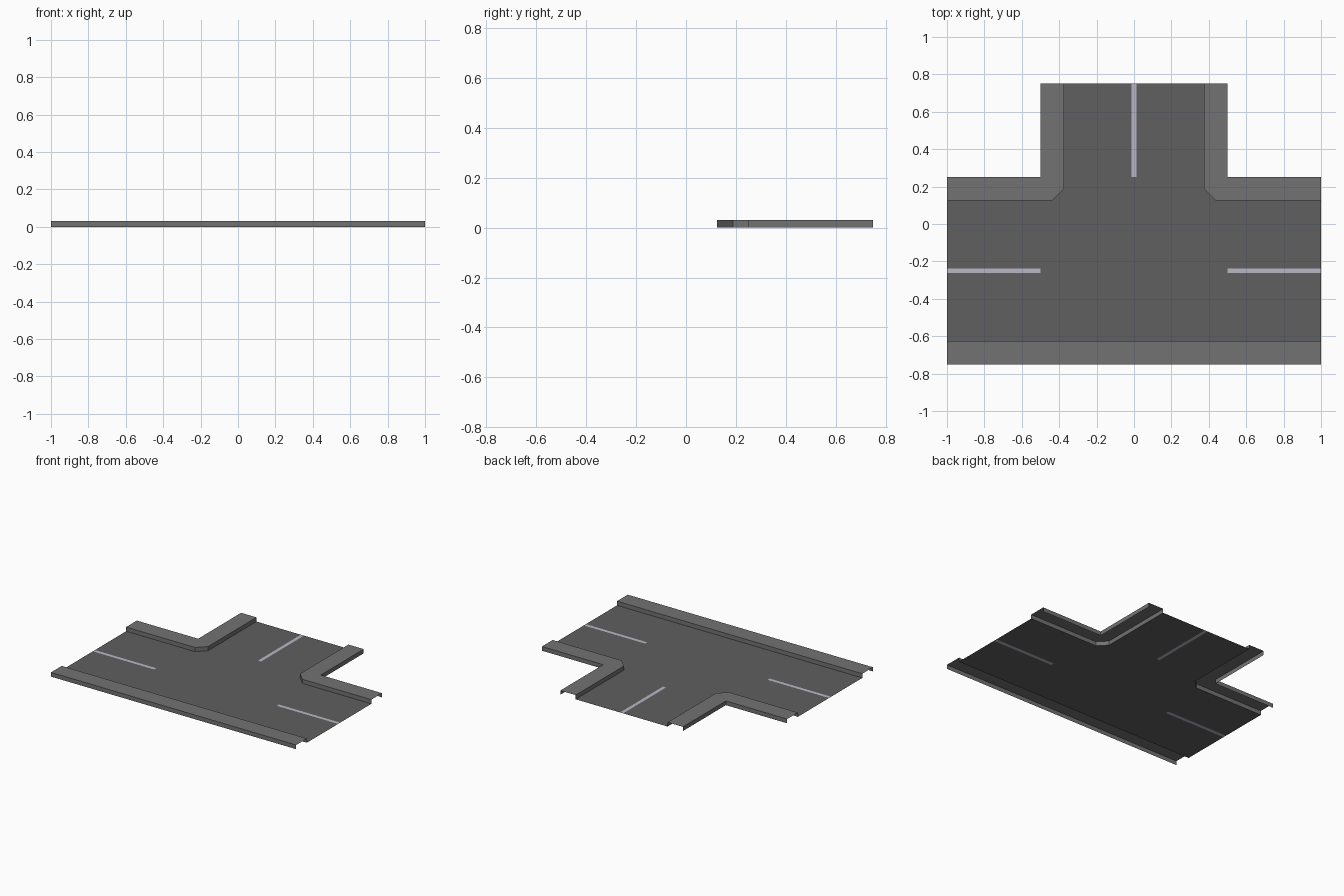
import bpy, bmesh

if "Cube" in bpy.data.objects:
    bpy.data.objects.remove(bpy.data.objects["Cube"])

H = 0.031          # kerb height
K = 0.125          # kerb width
S = 0.0125         # half width of a painted line


def material(name, rgb):
    m = bpy.data.materials.new(name)
    m.diffuse_color = (*rgb, 1)
    m.use_nodes = True
    m.node_tree.nodes["Principled BSDF"].inputs["Base Color"].default_value = m.diffuse_color
    return m


asphalt = material("asphalt", (0.115, 0.115, 0.115))
concrete = material("concrete", (0.17, 0.17, 0.17))
paint = material("line_paint", (0.50, 0.47, 0.56))


def make(name, faces, mat, mirror=False):
    bm = bmesh.new()
    for pts in faces:
        bm.faces.new([bm.verts.new(p) for p in pts])
    bmesh.ops.remove_doubles(bm, verts=bm.verts, dist=1e-5)
    me = bpy.data.meshes.new(name)
    bm.to_mesh(me)
    bm.free()
    me.materials.append(mat)
    ob = bpy.data.objects.new(name, me)
    bpy.context.collection.objects.link(ob)
    if mirror:
        ob.modifiers.new("mirror", 'MIRROR').use_mirror_merge = False
    return ob


def flat(outline, z=0.0):
    return [(x, y, z) for x, y in outline]


def walls(path):
    # upright faces along an open path, facing to its right-hand side
    return [[(*a, 0), (*b, 0), (*b, H), (*a, H)] for a, b in zip(path, path[1:])]


def kerb(name, path_a, path_b, mirror=False):
    # open-ended hollow kerb: a top and two side walls, counter-clockwise
    make(name, [flat(path_a + path_b, H)] + walls(path_a) + walls(path_b),
         concrete, mirror)


# road surface, notched around the painted lines
left = [(-S, 0.75), (-0.375, 0.75), (-0.375, 0.1875), (-0.4375, 0.125), (-1, 0.125),
        (-1, -0.25 + S), (-0.5, -0.25 + S), (-0.5, -0.25 - S), (-1, -0.25 - S),
        (-1, -0.75 + K)]
right = [(-x, y) for x, y in reversed(left)]
make("road_surface", [flat([(S, 0.25), (-S, 0.25)] + left + right)], asphalt)

# painted lines, flush with the road
make("branch_line", [flat([(-S, 0.25), (S, 0.25), (S, 0.75), (-S, 0.75)])], paint)
make("side_lines", [flat([(-1, -0.25 - S), (-0.5, -0.25 - S),
                          (-0.5, -0.25 + S), (-1, -0.25 + S)])], paint, True)

# straight kerb along the front
kerb("front_kerb", [(-1, -0.75), (1, -0.75)], [(1, -0.75 + K), (-1, -0.75 + K)])

# bevelled corner kerbs, mirrored left to right
kerb("corner_kerbs",
     [(-1, 0.125), (-0.4375, 0.125), (-0.375, 0.1875), (-0.375, 0.75)],
     [(-0.5, 0.75), (-0.5, 0.25), (-1, 0.25)], True)
